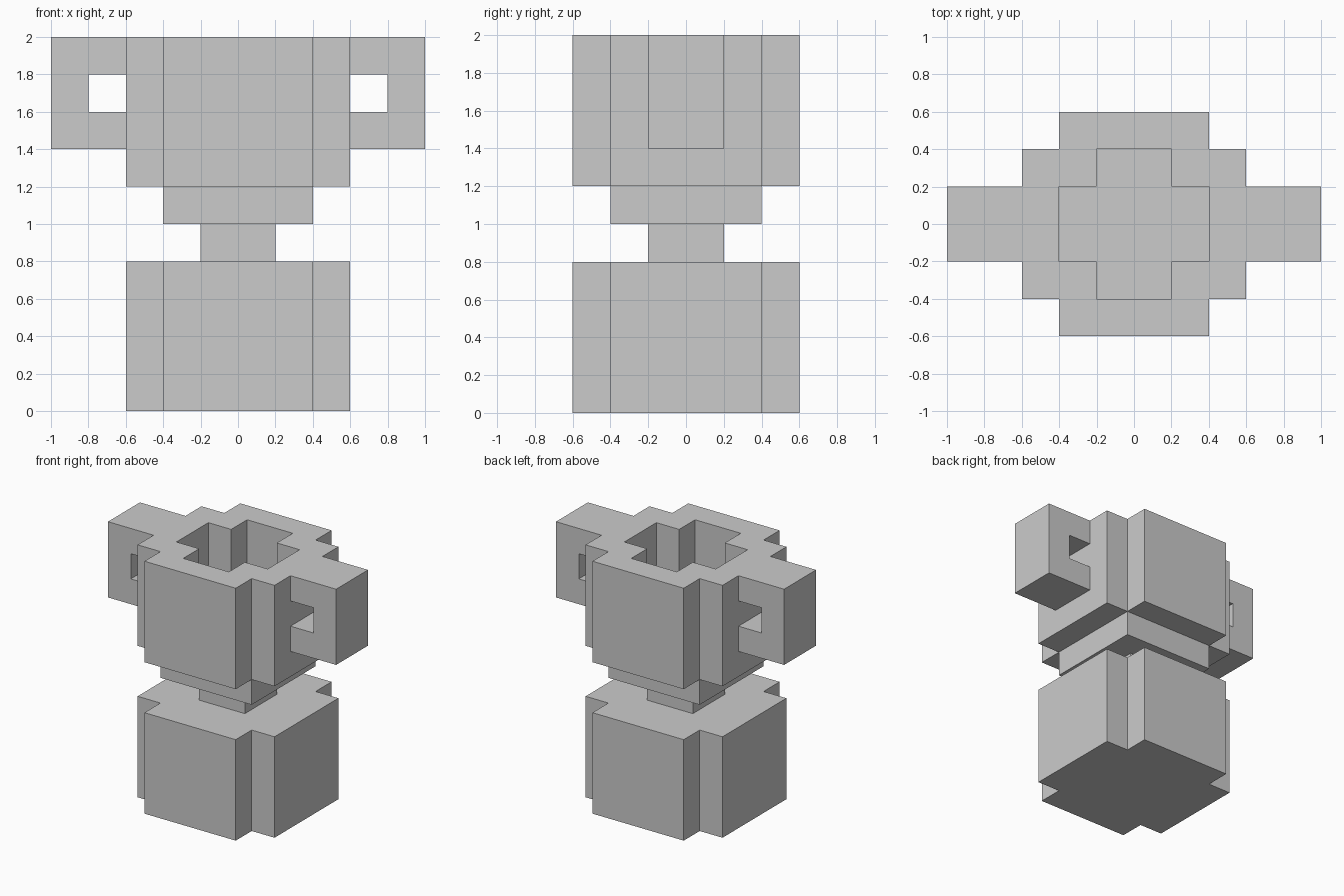
import bpy, bmesh
from mathutils import Vector

if "Cube" in bpy.data.objects:
    bpy.data.objects.remove(bpy.data.objects["Cube"])


def finish(bm, name):
    bmesh.ops.recalc_face_normals(bm, faces=bm.faces)
    mesh = bpy.data.meshes.new(name)
    bm.to_mesh(mesh)
    bm.free()
    obj = bpy.data.objects.new(name, mesh)
    bpy.context.collection.objects.link(obj)
    return obj


def extrude(name, points, direction):
    """Solid made by sweeping a flat outline along a vector."""
    bm = bmesh.new()
    face = bm.faces.new([bm.verts.new(p) for p in points])
    new = bmesh.ops.extrude_face_region(bm, geom=[face], use_keep_orig=True)["geom"]
    bmesh.ops.translate(bm, vec=Vector(direction),
                        verts=[g for g in new if isinstance(g, bmesh.types.BMVert)])
    return finish(bm, name)


def square(r, z):
    return [(-r, -r, z), (r, -r, z), (r, r, z), (-r, r, z)]


def notched(a, b, z):
    """Square of half-width a whose corners are stepped in to b."""
    corner = [(a, b), (b, b), (b, a)]
    pts = []
    for _ in range(4):
        pts += [(x, y, z) for x, y in corner]
        corner = [(-y, x) for x, y in corner]
    return pts


# Base block, stem and cup floor
extrude("base", notched(0.6, 0.4, 0), (0, 0, 0.8))
extrude("stem", square(0.2, 0.8), (0, 0, 0.2))
extrude("cup_floor", square(0.4, 1.0), (0, 0, 0.2))

# Cup wall: hollow notched ring, 0.2 thick
bm = bmesh.new()
loops = [[bm.verts.new(p) for p in notched(a, b, z)]
         for a, b, z in ((0.6, 0.4, 1.2), (0.6, 0.4, 2.0), (0.4, 0.2, 2.0), (0.4, 0.2, 1.2))]
for k, lower in enumerate(loops):
    upper = loops[(k + 1) % 4]
    for i in range(12):
        j = (i + 1) % 12
        bm.faces.new((lower[i], lower[j], upper[j], upper[i]))
finish(bm, "cup_wall")

# Handles: C-shaped profile mirrored to the other side
profile = [(0.6, 1.4), (1.0, 1.4), (1.0, 2.0), (0.6, 2.0),
           (0.6, 1.8), (0.8, 1.8), (0.8, 1.6), (0.6, 1.6)]
handles = extrude("handles", [(x, -0.2, z) for x, z in profile], (0, 0.4, 0))
handles.modifiers.new("Mirror", 'MIRROR').use_axis[0] = True
